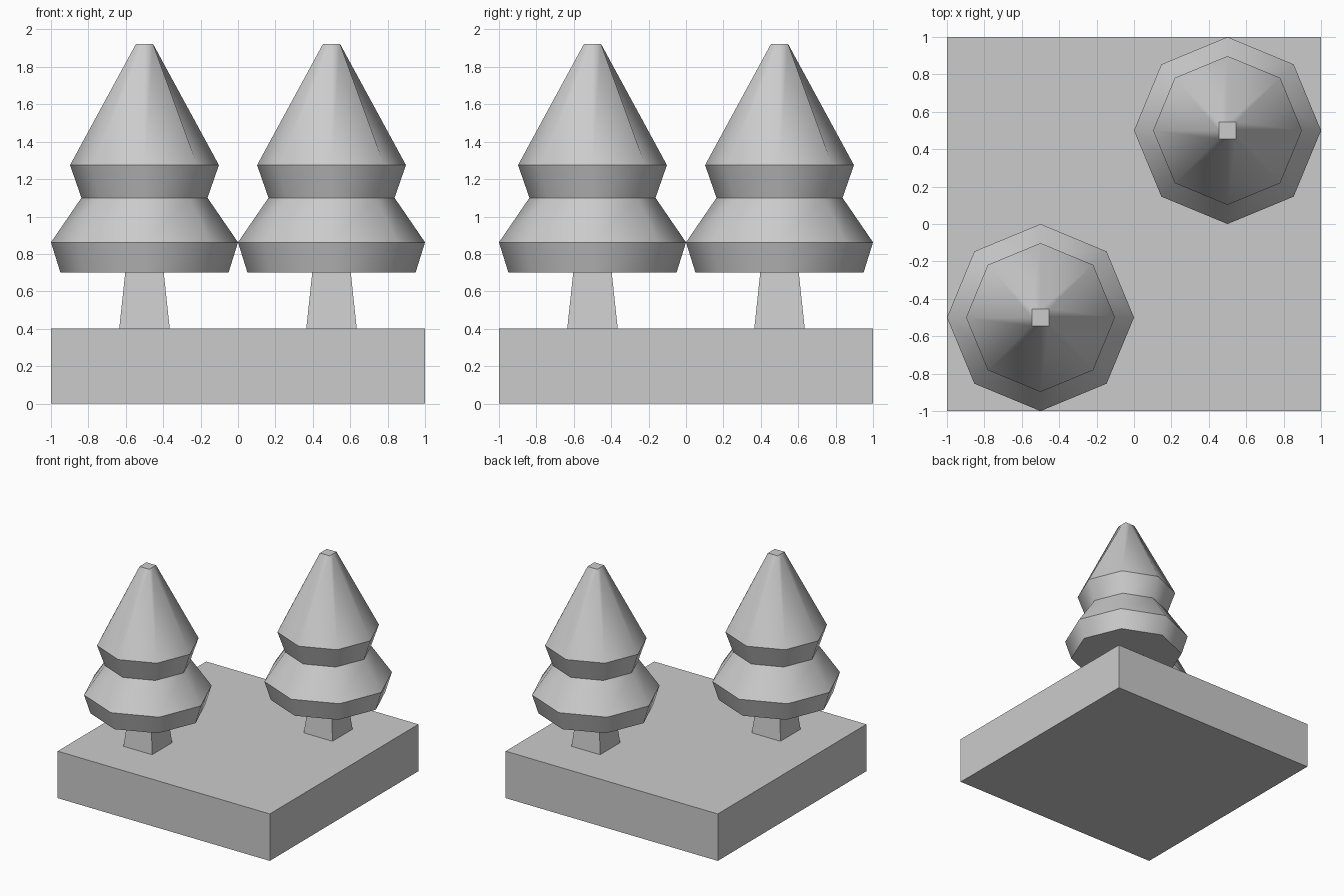
import bpy, bmesh
from math import cos, sin, pi, sqrt

if "Cube" in bpy.data.objects:
    bpy.data.objects.remove(bpy.data.objects["Cube"])


def loft(name, rings, location, smooth=False):
    """Skin a stack of (z, radii) rings; radii repeat around the ring, first one on +x."""
    bm = bmesh.new()
    loops = []
    for z, radii, sides, start in rings:
        loop = []
        for i in range(sides):
            a = start + 2 * pi * i / sides
            r = radii[i % len(radii)]
            loop.append(bm.verts.new((r * cos(a), r * sin(a), z)))
        loops.append(loop)
    for lo, hi in zip(loops, loops[1:]):
        n = len(lo)
        for i in range(n):
            j = (i + 1) % n
            bm.faces.new((lo[i], lo[j], hi[j], hi[i])).smooth = smooth
    bm.faces.new(loops[0][::-1])
    bm.faces.new(loops[-1])
    # Tier edges stay crisp while the sides shade smoothly around
    for e in bm.edges:
        if abs(e.verts[0].co.z - e.verts[1].co.z) < 1e-5:
            e.smooth = False
    mesh = bpy.data.meshes.new(name)
    bm.to_mesh(mesh)
    bm.free()
    obj = bpy.data.objects.new(name, mesh)
    obj.location = location
    bpy.context.collection.objects.link(obj)
    return obj


def square(z, half):
    return (z, [half * sqrt(2)], 4, pi / 4)


def octagon(z, *radii):
    return (z, radii, 8, 0)


# Ground block
loft("ground_block", [square(0, 1), square(0.4, 1)], (0, 0, 0))

# Two matching trees on the diagonal
for label, c in (("front", -0.5), ("back", 0.5)):
    # Tapered square trunk
    loft(label + "_tree_trunk", [square(0.4, 0.135), square(0.7, 0.103)], (c, c, 0))
    # Two-tier octagonal foliage narrowing to a small square tip
    loft(label + "_tree_foliage", [
        octagon(0.702, 0.45),
        octagon(0.862, 0.5),
        octagon(1.1, 0.337),
        octagon(1.275, 0.398),
        octagon(1.922, 0.046, 0.046 * sqrt(2)),
    ], (c, c, 0), smooth=True)
